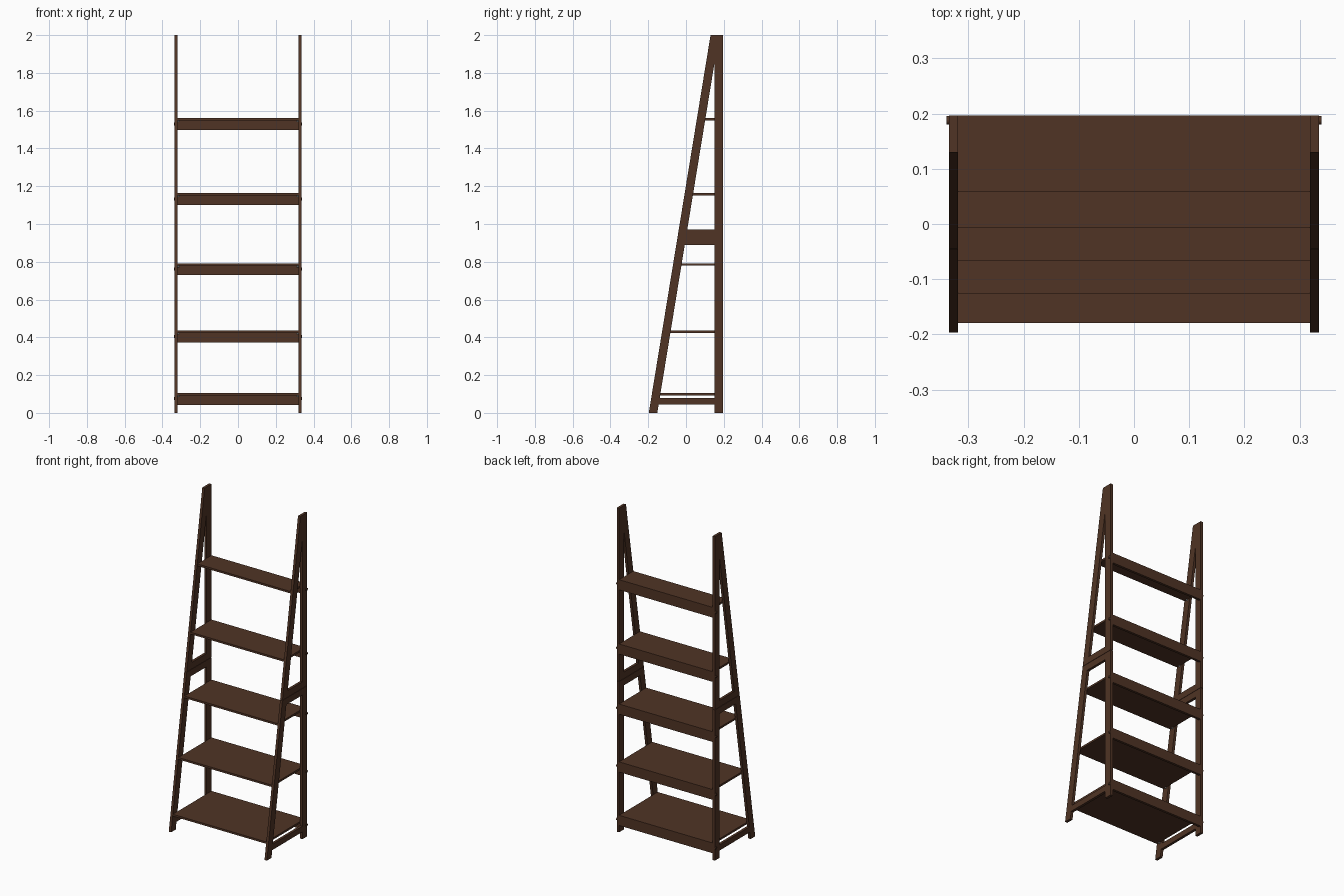
import bpy
import bmesh
from mathutils import Matrix

cube = bpy.data.objects.get("Cube")
if cube:
    bpy.data.objects.remove(cube, do_unlink=True)


def make_material(name, color):
    mat = bpy.data.materials.new(name)
    mat.use_nodes = True
    mat.diffuse_color = color
    mat.node_tree.nodes["Principled BSDF"].inputs["Base Color"].default_value = color
    return mat


WOOD = make_material("dark walnut", (0.08, 0.034, 0.018, 1))
METAL = make_material("steel", (0.35, 0.35, 0.35, 1))

INNER, OUTER = 0.319, 0.335      # side frame thickness in x
BACK, POST = 0.197, 0.15         # rear post depth in y
FOOT, SLOPE = -0.197, 0.1635     # sloping front leg
LEG = 0.045
SPLIT, GAP = 0.931, 0.001        # joint between lower and upper frames
SHELVES = (0.105, 0.435, 0.792, 1.163, 1.56)


def front_y(z):
    return FOOT + SLOPE * z


def finish(name, bm, mat):
    bmesh.ops.recalc_face_normals(bm, faces=bm.faces)
    mesh = bpy.data.meshes.new(name)
    bm.to_mesh(mesh)
    bm.free()
    mesh.materials.append(mat)
    obj = bpy.data.objects.new(name, mesh)
    bpy.context.collection.objects.link(obj)
    return obj


def prism(name, profile, x0, x1, mat=WOOD):
    """Extrude a (y, z) outline from x0 to x1."""
    bm = bmesh.new()
    face = bm.faces.new([bm.verts.new((x0, y, z)) for y, z in profile])
    new = bmesh.ops.extrude_face_region(bm, geom=[face])["geom"]
    verts = [v for v in new if isinstance(v, bmesh.types.BMVert)]
    bmesh.ops.translate(bm, verts=verts, vec=(x1 - x0, 0, 0))
    return finish(name, bm, mat)


def pin(name, x, y, z, radius, length, mat):
    """Short round pin lying along x."""
    bm = bmesh.new()
    matrix = Matrix.Translation((x, y, z)) @ Matrix.Rotation(1.5708, 4, "Y")
    bmesh.ops.create_cone(bm, cap_ends=True, segments=12, radius1=radius,
                          radius2=radius, depth=length, matrix=matrix)
    return finish(name, bm, mat)


def rail(name, z0, z1, x0, x1):
    prism(name, [(front_y(z0) + LEG, z0), (POST, z0), (POST, z1),
                 (front_y(z1) + LEG, z1)], x0, x1)


# Side frames, each in a lower and an upper half
for side, s in (("left", 1), ("right", -1)):
    x0, x1 = s * INNER, s * OUTER
    lo, hi = SPLIT - GAP, SPLIT + GAP
    merge = (POST - FOOT - LEG) / SLOPE
    prism(f"{side}_lower_leg", [(FOOT, 0), (FOOT + LEG, 0),
          (front_y(lo) + LEG, lo), (front_y(lo), lo)], x0, x1)
    prism(f"{side}_upper_leg", [(front_y(hi), hi), (front_y(hi) + LEG, hi),
          (POST, merge), (POST, 2), (front_y(2), 2)], x0, x1)
    for half, z0, z1 in (("lower", 0, lo), ("upper", hi, 2)):
        prism(f"{side}_{half}_post",
              [(POST, z0), (BACK, z0), (BACK, z1), (POST, z1)], x0, x1)
    rail(f"{side}_bottom_rail", 0.045, 0.08, x0, x1)
    rail(f"{side}_middle_rail_lower", 0.89, lo, x0, x1)
    rail(f"{side}_middle_rail_upper", hi, 0.972, x0, x1)

    # Bolt heads outside and shelf support pins inside
    for i, top in enumerate(SHELVES, 1):
        pin(f"{side}_bolt_{i}", s * (OUTER + 0.002), 0.188, top - 0.03,
            0.008, 0.006, WOOD)
        pin(f"{side}_shelf_pin_{i}", s * (INNER - 0.004),
            front_y(top) + 0.024, top - 0.017, 0.004, 0.008, METAL)

# Shelves reach the front of the legs, with an apron under the rear edge
for i, top in enumerate(SHELVES, 1):
    under = top - 0.012
    prism(f"shelf_{i}", [(front_y(top), under), (BACK, under),
          (BACK, top), (front_y(top), top)], -INNER, INNER)
    prism(f"shelf_apron_{i}", [(BACK - 0.015, top - 0.063), (BACK, top - 0.063),
          (BACK, under), (BACK - 0.015, under)], -INNER, INNER)
